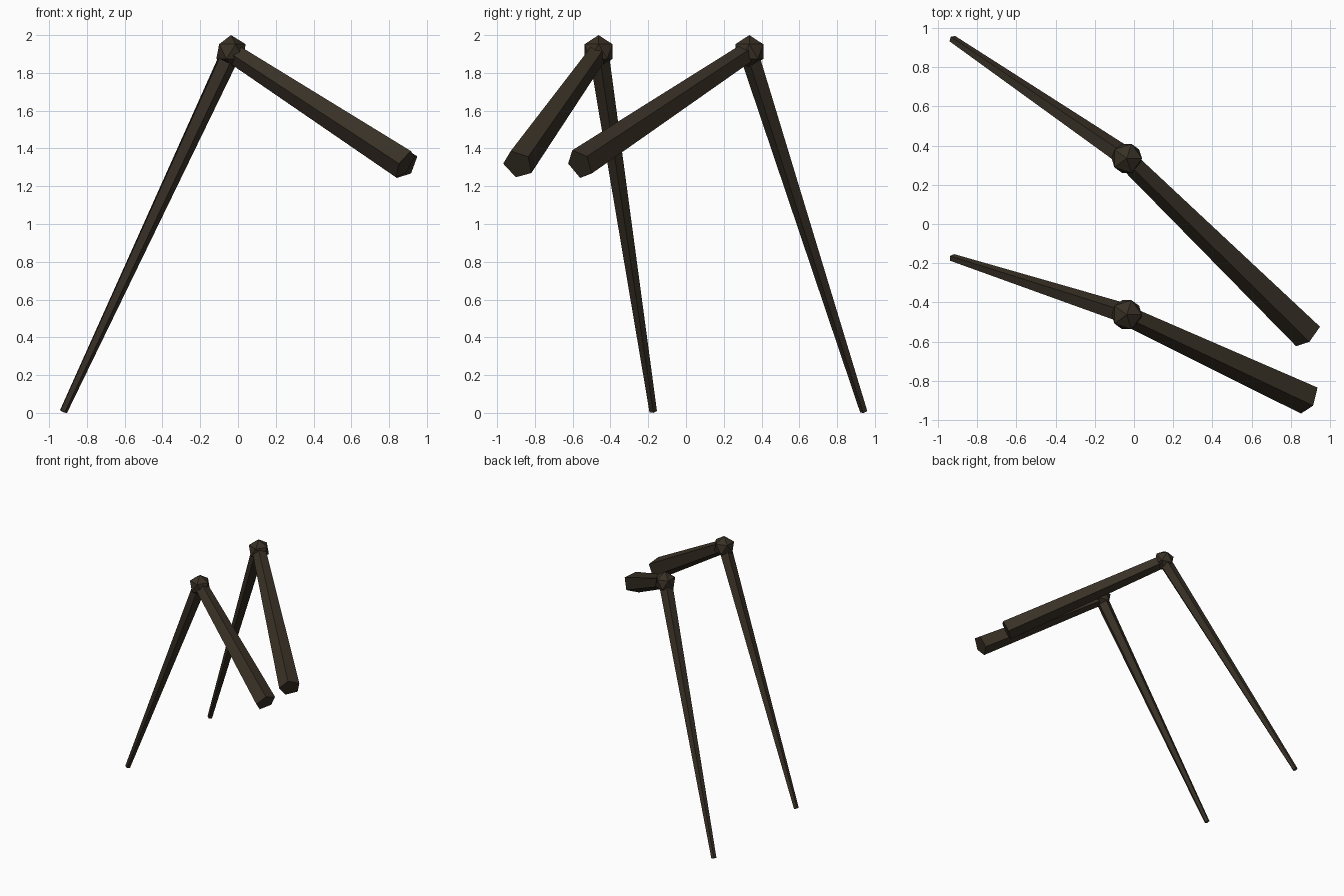
import bpy
from math import radians
from mathutils import Vector, Matrix

if "Cube" in bpy.data.objects:
    bpy.data.objects.remove(bpy.data.objects["Cube"], do_unlink=True)

# Single dark brown colour
shell = bpy.data.materials.new("dark_brown")
shell.use_nodes = True
brown = (0.040, 0.030, 0.019, 1)
shell.diffuse_color = brown
shell.node_tree.nodes["Principled BSDF"].inputs["Base Color"].default_value = brown


def finish(name):
    obj = bpy.context.object
    obj.name = name
    obj.data.name = name
    obj.data.materials.append(shell)
    return obj


def segment(name, start, end, r_start, r_end, roll):
    """Five-sided tapered bar, with one ridge on top turned by roll."""
    axis = end - start
    bpy.ops.mesh.primitive_cone_add(vertices=5, radius1=r_start, radius2=r_end,
                                    depth=axis.length)
    obj = finish(name)
    frame = axis.to_track_quat('Z', 'Y').to_matrix().to_4x4()
    obj.matrix_world = (Matrix.Translation((start + end) / 2) @ frame
                        @ Matrix.Rotation(radians(roll), 4, 'Z'))


def leg(side, knee, hip, foot):
    knee, hip, foot = Vector(knee), Vector(hip), Vector(foot)
    # Faceted knee joint
    bpy.ops.mesh.primitive_ico_sphere_add(subdivisions=1, radius=0.087, location=knee)
    finish(side + "_knee")
    # Thick upper leg and slim lower leg
    segment(side + "_upper_leg", knee, hip, 0.055, 0.085, 15)
    segment(side + "_lower_leg", knee, foot, 0.055, 0.021, 15)


leg("front", (-0.037, -0.463, 1.913), (0.886, -0.89, 1.316), (-0.924, -0.174, 0.009))
leg("back", (-0.037, 0.335, 1.913), (0.886, -0.562, 1.316), (-0.924, 0.942, 0.009))
